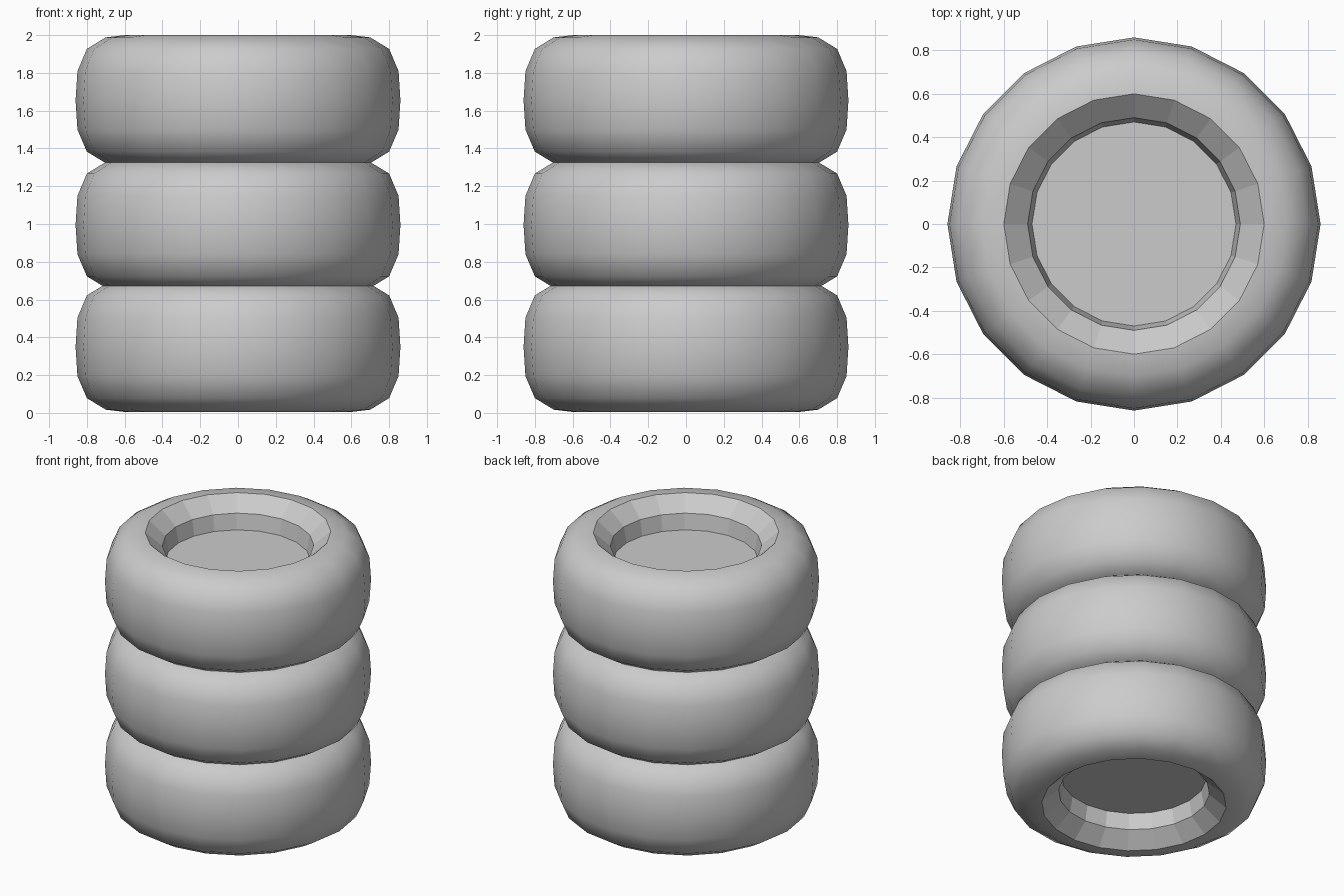
import bpy, bmesh
from math import cos, sin, pi

if "Cube" in bpy.data.objects:
    bpy.data.objects.remove(bpy.data.objects["Cube"])

SIDES = 20

# Upper half of the tyre section (radius, height above the tyre's middle)
UPPER = [(0.47, 0.14), (0.49, 0.25), (0.60, 0.345), (0.70, 0.333),
         (0.80, 0.272), (0.85, 0.155)]
# Mirror it around the widest ring to get the full section
PROFILE = UPPER + [(0.86, 0.0)] + [(r, -h) for r, h in reversed(UPPER)]


def make_tyre(name, z):
    bm = bmesh.new()
    rings = [[bm.verts.new((r * cos(2 * pi * i / SIDES), r * sin(2 * pi * i / SIDES), h))
              for i in range(SIDES)] for r, h in PROFILE]

    # Rounded tread and faceted inner rim
    for k, (a, b) in enumerate(zip(rings, rings[1:])):
        faceted = (PROFILE[k][0] + PROFILE[k + 1][0]) / 2 < 0.56
        for i in range(SIDES):
            j = (i + 1) % SIDES
            face = bm.faces.new((a[i], b[i], b[j], a[j]))
            face.smooth = not faceted

    # Flat hub discs closing both sides
    bm.faces.new(rings[0])
    bm.faces.new(list(reversed(rings[-1])))

    bmesh.ops.recalc_face_normals(bm, faces=bm.faces)
    mesh = bpy.data.meshes.new(name)
    bm.to_mesh(mesh)
    bm.free()
    obj = bpy.data.objects.new(name, mesh)
    obj.location.z = z
    bpy.context.collection.objects.link(obj)


# Stack of three tyres
for name, z in (("bottom_tyre", 0.35), ("middle_tyre", 0.995), ("top_tyre", 1.655)):
    make_tyre(name, z)
